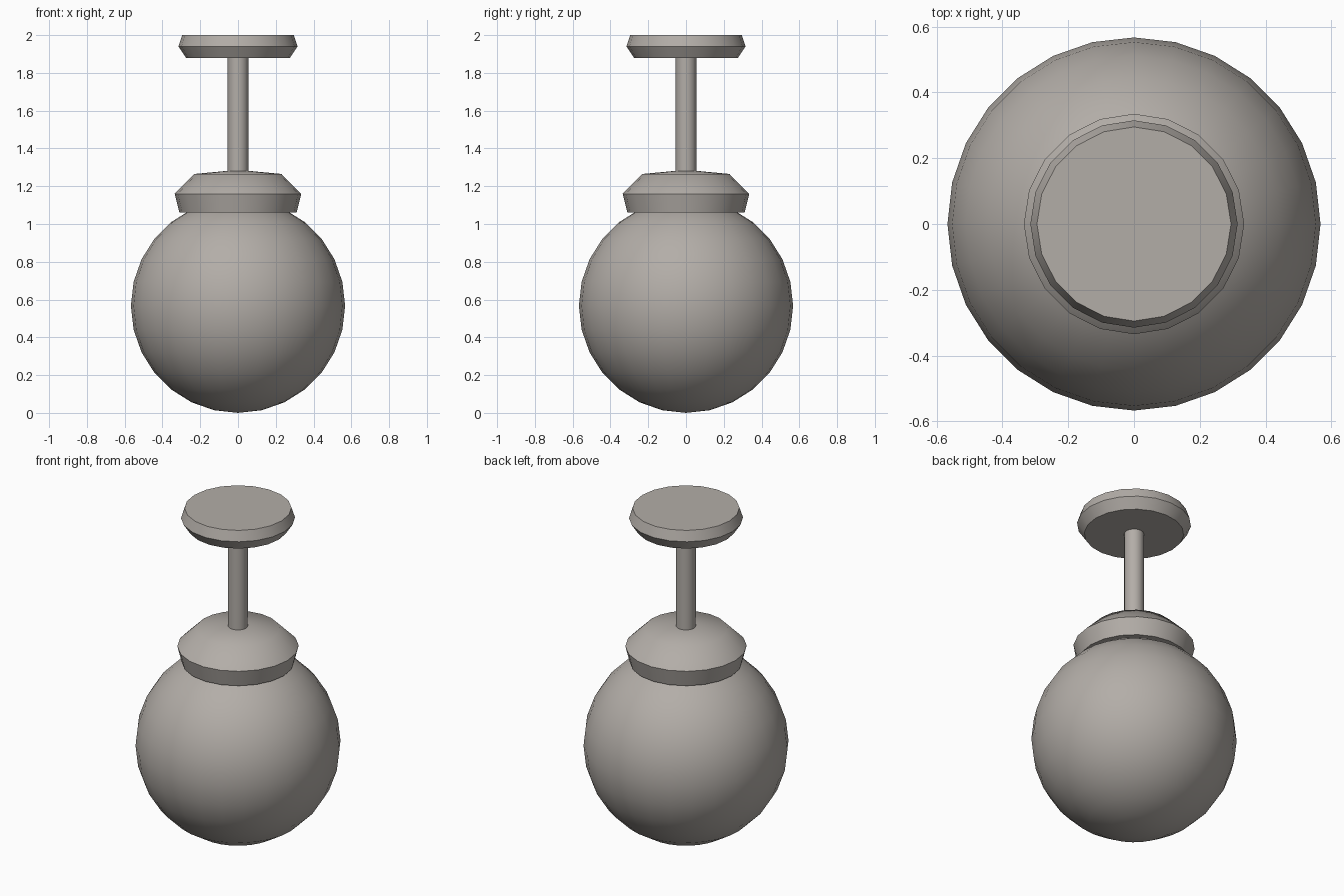
import bpy, bmesh, math

old = bpy.data.objects.get("Cube")
if old:
    bpy.data.objects.remove(old, do_unlink=True)

# One warm grey for the whole lamp
grey = bpy.data.materials.new("warm_grey")
grey.use_nodes = True
colour = (0.45, 0.42, 0.39, 1)
grey.diffuse_color = colour
grey.node_tree.nodes["Principled BSDF"].inputs["Base Color"].default_value = colour


def lathe(name, profile, sides):
    """Turn a (radius, height) profile around z; radius 0 gives a pole."""
    bm = bmesh.new()
    rings = []
    for r, z in profile:
        count = sides if r > 0 else 1
        rings.append([bm.verts.new((r * math.cos(math.tau * i / sides),
                                    r * math.sin(math.tau * i / sides), z))
                      for i in range(count)])
    for low, high in zip(rings, rings[1:]):
        for i in range(sides):
            j = (i + 1) % sides
            corners = [low[i % len(low)], low[j % len(low)],
                       high[j % len(high)], high[i % len(high)]]
            bm.faces.new(list(dict.fromkeys(corners)))
    # Flat caps close any open end
    for ring, flip in ((rings[0], True), (rings[-1], False)):
        if len(ring) > 1:
            bm.faces.new(ring[::-1] if flip else ring)
    mesh = bpy.data.meshes.new(name)
    bm.to_mesh(mesh)
    bm.free()
    mesh.materials.append(grey)
    obj = bpy.data.objects.new(name, mesh)
    bpy.context.collection.objects.link(obj)
    bpy.ops.object.select_all(action='DESELECT')
    obj.select_set(True)
    bpy.context.view_layer.objects.active = obj
    bpy.ops.object.shade_smooth_by_angle(angle=math.radians(40))
    return obj


# Round glass globe
R, bands = 0.567, 14
globe = [(0, 0)]
globe += [(R * math.sin(math.pi * k / bands), R - R * math.cos(math.pi * k / bands))
          for k in range(1, bands)]
globe.append((0, 2 * R))
lathe("globe", globe, 28)

# Collar holding the globe
lathe("globe_collar", [(0.31, 1.06), (0.335, 1.16), (0.23, 1.265), (0.05, 1.282)], 20)

# Hanging rod
lathe("hanging_rod", [(0.055, 1.27), (0.055, 1.89)], 16)

# Ceiling plate
lathe("ceiling_plate", [(0.275, 1.88), (0.315, 1.94), (0.295, 2.0)], 20)
